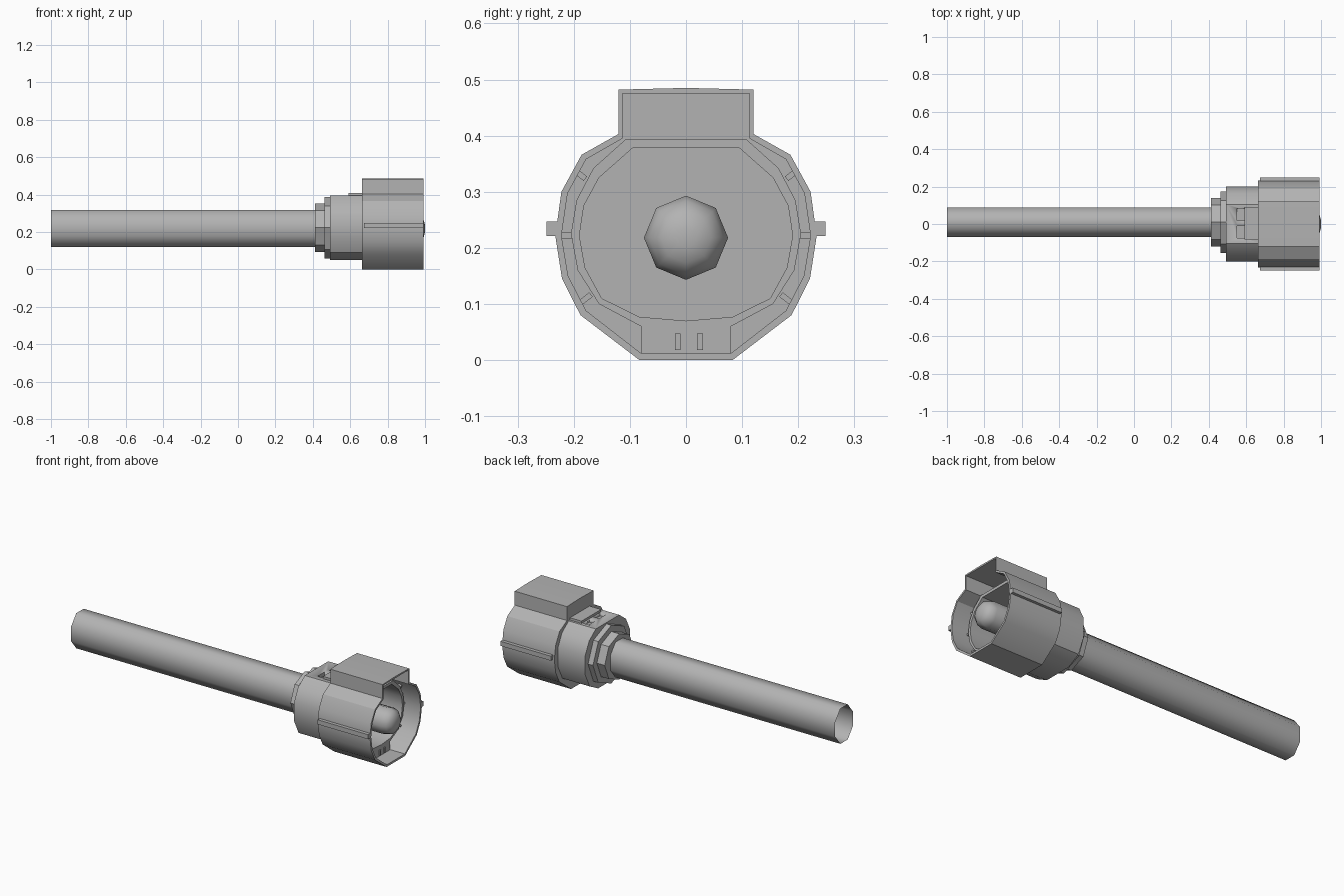
import bpy, bmesh, math

if "Cube" in bpy.data.objects:
    bpy.data.objects.remove(bpy.data.objects["Cube"])

grey = bpy.data.materials.new("dark_grey")
grey.diffuse_color = (0.45, 0.45, 0.45, 1)
grey.use_nodes = True
grey.node_tree.nodes["Principled BSDF"].inputs["Base Color"].default_value = grey.diffuse_color


def ngon(n, ry, rz, cy, cz, turn=0.0):
    """Polygon loop in the y/z plane; turn is in steps (0 = vertex on top)."""
    return [(cy + ry * math.sin(2 * math.pi * (i + turn) / n),
             cz + rz * math.cos(2 * math.pi * (i + turn) / n)) for i in range(n)]


def mirrored(half):
    """Closed loop from a +y half outline listed bottom to top."""
    return half + [(-y, z) for y, z in reversed(half) if abs(y) > 1e-6]


def loft(name, sections, cap_start=True, cap_end=True, angle=30):
    """Skin a list of (x, loop) sections."""
    bm = bmesh.new()
    rings = [[bm.verts.new((x, y, z)) for y, z in loop] for x, loop in sections]
    n = len(rings[0])
    for a, b in zip(rings, rings[1:]):
        for i in range(n):
            j = (i + 1) % n
            bm.faces.new((a[i], a[j], b[j], b[i]))
    if cap_start:
        bm.faces.new(rings[0])
    if cap_end:
        bm.faces.new(rings[-1])
    bmesh.ops.recalc_face_normals(bm, faces=bm.faces)
    me = bpy.data.meshes.new(name)
    bm.to_mesh(me)
    bm.free()
    me.materials.append(grey)
    me.shade_smooth()
    me.set_sharp_from_angle(angle=math.radians(angle))
    ob = bpy.data.objects.new(name, me)
    bpy.context.collection.objects.link(ob)
    return ob


def block(name, x0, x1, y0, y1, z0, z1):
    rect = [(y0, z0), (y1, z0), (y1, z1), (y0, z1)]
    return loft(name, [(x0, rect), (x1, rect)])


# Long handle tube, open at the far end
tube = ngon(8, 0.086, 0.108, 0.01, 0.218, 0.5)
loft("handle_tube", [(-1, tube), (0.43, tube)], False, False, 80)

# Stepped collars between tube and head
for name, x0, x1, r in (("small_collar", 0.413, 0.462, 0.13),
                        ("large_collar", 0.462, 0.495, 0.165)):
    ring = ngon(8, r, r, 0.01, 0.223)
    loft(name, [(x0, ring), (x1, ring)])

# Neck behind the housing
half_neck = [(0.085, 0.05), (0.16, 0.09), (0.2, 0.17), (0.2, 0.28),
             (0.165, 0.35), (0.105, 0.395)]
neck = loft("neck", [(0.493, mirrored(half_neck)), (0.67, mirrored(half_neck))])

# Clip on top of the neck with two recesses in front of it
block("clip_base", 0.592, 0.67, -0.083, 0.092, 0.38, 0.408)
for side in (-1, 1):
    c = 0.005 + side * 0.047
    cutter = block("recess_cutter", 0.552, 0.592, c - 0.032, c + 0.032, 0.375, 0.42)
    cutter.hide_render = True
    cutter.hide_set(True)
    mod = neck.modifiers.new("recess", "BOOLEAN")
    mod.operation = "DIFFERENCE"
    mod.solver = "EXACT"
    mod.object = cutter

# Thin-walled housing with the raised box on top
outer = mirrored([(0.083, 0), (0.188, 0.08), (0.221, 0.145), (0.233, 0.222),
                  (0.222, 0.3), (0.186, 0.366), (0.12, 0.403), (0.12, 0.482),
                  (0, 0.485)])
inner = mirrored([(0.08, 0.012), (0.178, 0.088), (0.21, 0.15), (0.222, 0.222),
                  (0.211, 0.297), (0.178, 0.358), (0.113, 0.395),
                  (0.113, 0.475), (0, 0.475)])
loft("housing", [(0.664, outer), (0.992, outer), (0.992, inner), (0.69, inner)])

# Reflector liner inside the housing
lip_out = mirrored([(0, 0.055), (0.08, 0.06), (0.155, 0.1), (0.193, 0.16),
                    (0.205, 0.225), (0.195, 0.285), (0.165, 0.342),
                    (0.107, 0.394)])
lip_in = mirrored([(0, 0.07), (0.083, 0.077), (0.15, 0.11), (0.18, 0.165),
                   (0.19, 0.222), (0.182, 0.275), (0.155, 0.325),
                   (0.095, 0.378)])
loft("liner", [(0.69, lip_out), (0.9, lip_out), (0.9, lip_in), (0.72, lip_in)],
     cap_start=False)

# Contact box under the liner with two small pins
block("contact_box", 0.69, 0.9, -0.08, 0.08, 0.012, 0.06)
for y in (-0.015, 0.025):
    block("contact_pin", 0.89, 0.906, y - 0.005, y + 0.005, 0.018, 0.047)

# Side ridges and the ribs between liner and housing
for s in (-1, 1):
    block("side_ridge", 0.675, 0.992, s * 0.225, s * 0.249, 0.221, 0.247)
    for y, z, a in ((0.188, 0.33, 38), (0.213, 0.222, 0), (0.178, 0.11, -38)):
        ca, sa = math.cos(math.radians(a)), math.sin(math.radians(a))
        rib = [(s * (y + u * ca - v * sa), z + u * sa + v * ca)
               for u, v in ((-.011, -.005), (.011, -.005), (.011, .005), (-.011, .005))]
        loft("rib", [(0.69, rib), (0.895, rib)])

# Rounded bulb at the centre
loft("bulb", [(x, ngon(8, r, r, 0, 0.218)) for x, r in
              ((0.715, 0.075), (0.945, 0.075), (0.975, 0.066),
               (0.993, 0.045), (1.0, 0.018))], angle=60)
